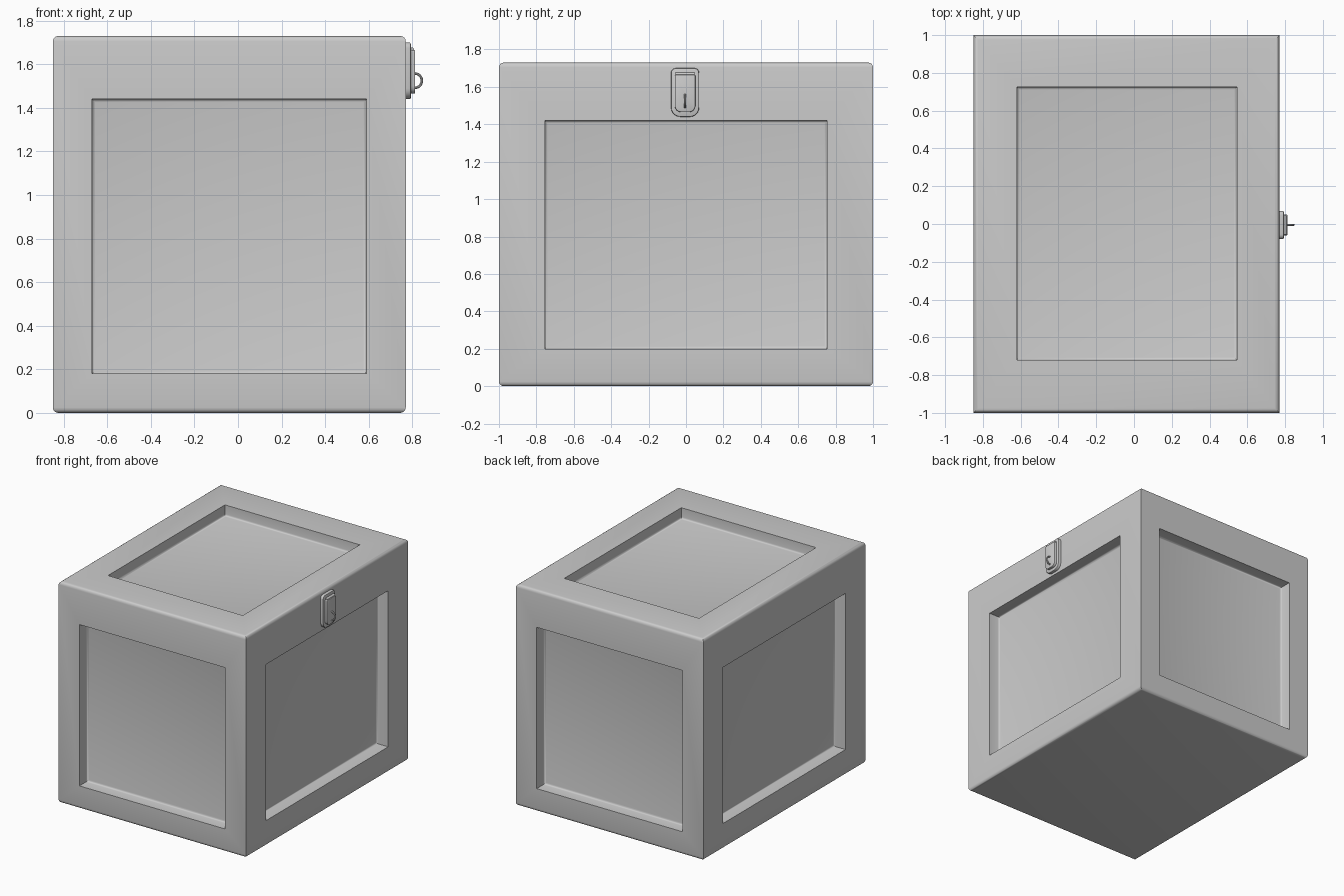
import bpy, bmesh, math
from mathutils import Vector

if "Cube" in bpy.data.objects:
    bpy.data.objects.remove(bpy.data.objects["Cube"])

grey = bpy.data.materials.new("plain grey")
grey.use_nodes = True
colour = (0.6, 0.6, 0.6, 1)
grey.diffuse_color = colour
grey.node_tree.nodes["Principled BSDF"].inputs["Base Color"].default_value = colour


def finish(name, bm):
    bmesh.ops.recalc_face_normals(bm, faces=bm.faces)
    mesh = bpy.data.meshes.new(name)
    bm.to_mesh(mesh)
    bm.free()
    mesh.materials.append(grey)
    ob = bpy.data.objects.new(name, mesh)
    bpy.context.collection.objects.link(ob)
    bpy.ops.object.select_all(action="DESELECT")
    ob.select_set(True)
    bpy.context.view_layer.objects.active = ob
    bpy.ops.object.shade_smooth_by_angle(angle=math.radians(40))
    return ob


# Crate: block with rounded horizontal edges
LOW, HIGH = Vector((-0.85, -1, 0)), Vector((0.77, 1, 1.73))
MID = (LOW + HIGH) / 2
bm = bmesh.new()
bmesh.ops.create_cube(bm, size=1)
for v in bm.verts:
    v.co = MID + v.co * (HIGH - LOW)
flat = [e for e in bm.edges if abs(e.verts[0].co.z - e.verts[1].co.z) < 0.01]
bmesh.ops.bevel(bm, geom=flat, offset=0.025, segments=4, profile=0.5, affect="EDGES")


def recess(normal, low, high, depth=0.095, fillet=0.015):
    """Sink a rectangular panel into the wall that faces along normal."""
    normal = Vector(normal)
    axis = max(range(3), key=lambda i: abs(normal[i]))
    others = [i for i in range(3) if i != axis]
    bm.normal_update()
    face = max((f for f in bm.faces if f.normal.dot(normal) > 0.99),
               key=lambda f: f.calc_area())
    centre = face.calc_center_median()

    def place(f):
        for v in f.verts:
            for k, i in enumerate(others):
                v.co[i] = low[k] if v.co[i] < centre[i] else high[k]

    bmesh.ops.inset_region(bm, faces=[face], thickness=0.05)
    place(face)
    floor = bmesh.ops.extrude_discrete_faces(bm, faces=[face])["faces"][0]
    bmesh.ops.translate(bm, verts=floor.verts, vec=-normal * depth)
    bmesh.ops.bevel(bm, geom=list(floor.edges), offset=fillet, segments=3,
                    profile=0.5, affect="EDGES")


for side in (-1, 1):
    recess((0, side, 0), (-0.67, 0.18), (0.59, 1.44))
    recess((side, 0, 0), (-0.755, 0.2), (0.755, 1.42))
recess((0, 0, 1), (-0.62, -0.72), (0.545, 0.725), depth=0.085)
finish("crate", bm)


# Latch plates: rounded outlines extruded out of the right wall
def plate(name, y0, y1, z0, z1, x0, x1, r_top, r_low, chamfer):
    bm = bmesh.new()
    corners = [(y1 - r_top, z1 - r_top, r_top, 0), (y0 + r_top, z1 - r_top, r_top, 90),
               (y0 + r_low, z0 + r_low, r_low, 180), (y1 - r_low, z0 + r_low, r_low, 270)]
    ring = []
    for y, z, r, start in corners:
        for k in range(7):
            a = math.radians(start + 15 * k)
            ring.append(bm.verts.new((x0, y + r * math.cos(a), z + r * math.sin(a))))
    face = bm.faces.new(ring)
    out = bmesh.ops.extrude_face_region(bm, geom=[face])["geom"]
    bmesh.ops.translate(bm, verts=[g for g in out if isinstance(g, bmesh.types.BMVert)],
                        vec=(x1 - x0, 0, 0))
    top = next(g for g in out if isinstance(g, bmesh.types.BMFace))
    bmesh.ops.bevel(bm, geom=list(top.edges), offset=chamfer, segments=2,
                    profile=0.5, affect="EDGES")
    return finish(name, bm)


plate("latch_back_plate", -0.08, 0.07, 1.44, 1.7, 0.765, 0.793, 0.025, 0.05, 0.006)
plate("latch_hasp", -0.06, 0.05, 1.465, 1.665, 0.79, 0.813, 0.008, 0.035, 0.005)


# Cylinder along y for the hinge
bm = bmesh.new()
bmesh.ops.create_cone(bm, cap_ends=True, segments=16, radius1=0.01, radius2=0.01, depth=0.1)
for v in bm.verts:
    v.co = Vector((0.798 + v.co.x, -0.005 + v.co.z, 1.667 + v.co.y))
finish("latch_hinge", bm)

# Staple ring standing out of the hasp
bpy.ops.mesh.primitive_torus_add(location=(0.811, -0.005, 1.525), rotation=(math.pi / 2, 0, 0),
                                 major_radius=0.033, minor_radius=0.006,
                                 major_segments=24, minor_segments=8)
staple = bpy.context.object
staple.name = "latch_staple"
staple.data.materials.append(grey)
bpy.ops.object.shade_smooth_by_angle(angle=math.radians(40))
